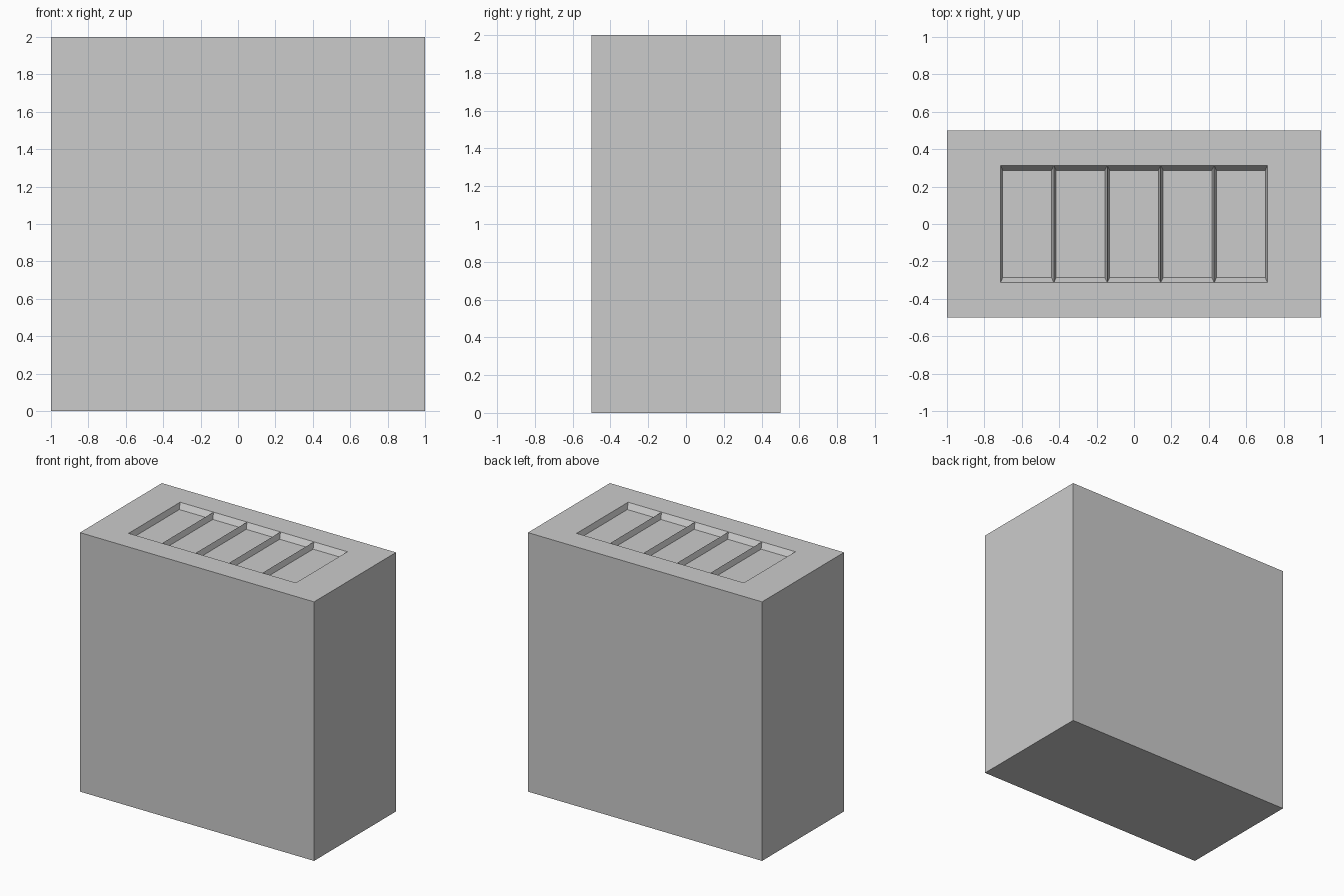
import bpy, bmesh
from mathutils import Vector

if "Cube" in bpy.data.objects:
    bpy.data.objects.remove(bpy.data.objects["Cube"])

COLS = 5
CELL = 2 / 7              # pocket width along x
HALF_Y = 0.314            # pocket half depth along y
TAPER = 0.914             # floor size relative to opening
DEPTH = 0.043

bm = bmesh.new()

# Block body without its top face
bmesh.ops.create_cube(bm, size=1)
for v in bm.verts:
    v.co = Vector((v.co.x * 2, v.co.y, (v.co.z + 0.5) * 2))
top = max(bm.faces, key=lambda f: f.calc_center_median().z)
outer = [v for v in top.verts]
bmesh.ops.delete(bm, geom=[top], context='FACES_ONLY')

# Row of pocket openings sharing knife-edge dividers
xs = [(i - COLS / 2) * CELL for i in range(COLS + 1)]
front = [bm.verts.new((x, -HALF_Y, 2)) for x in xs]
back = [bm.verts.new((x, HALF_Y, 2)) for x in xs]

# Flat rim around the pockets
def corner(sx, sy):
    return next(v for v in outer if v.co.x * sx > 0 and v.co.y * sy > 0)

fl, fr, br, bl = corner(-1, -1), corner(1, -1), corner(1, 1), corner(-1, 1)
bm.faces.new([fl, fr] + front[::-1])
bm.faces.new([fr, br, back[-1], front[-1]])
bm.faces.new([br, bl] + back)
bm.faces.new([bl, fl, front[0], back[0]])

# Tapered pockets with sloped walls and a flat floor
for i in range(COLS):
    rim = [front[i], front[i + 1], back[i + 1], back[i]]
    mid = (xs[i] + xs[i + 1]) / 2
    floor = [bm.verts.new((mid + (v.co.x - mid) * TAPER, v.co.y * TAPER, 2 - DEPTH))
             for v in rim]
    bm.faces.new(floor)
    for k in range(4):
        n = (k + 1) % 4
        bm.faces.new([rim[k], rim[n], floor[n], floor[k]])

bmesh.ops.recalc_face_normals(bm, faces=bm.faces)
mesh = bpy.data.meshes.new("vented_block")
bm.to_mesh(mesh)
bm.free()
bpy.context.collection.objects.link(bpy.data.objects.new("vented_block", mesh))
